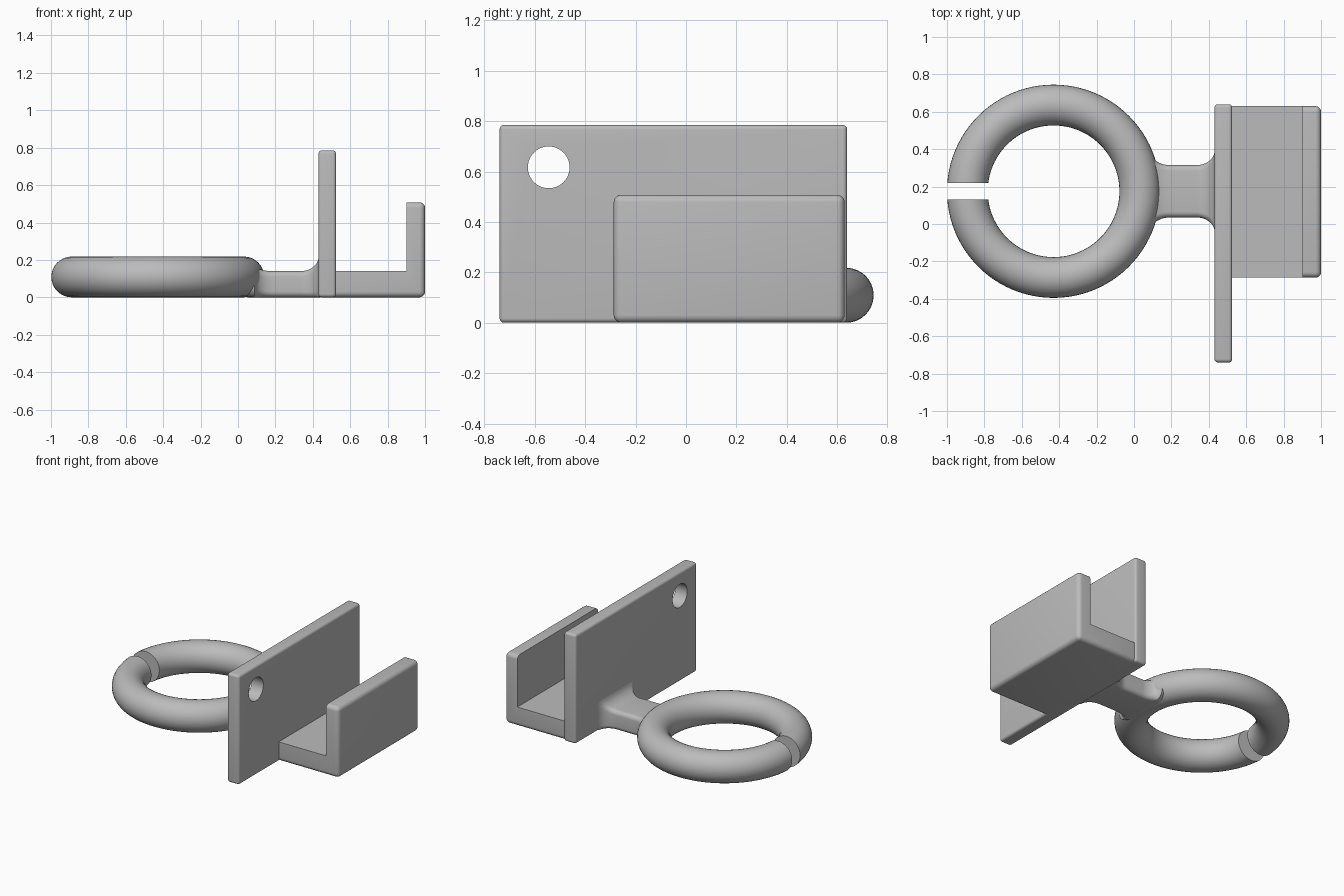
import bpy, bmesh, math
from math import sin, cos, pi, sqrt
from mathutils import Vector

if "Cube" in bpy.data.objects:
    bpy.data.objects.remove(bpy.data.objects["Cube"], do_unlink=True)

GREY = (0.5, 0.5, 0.5, 1)
mat = bpy.data.materials.new("plain grey")
mat.use_nodes = True
mat.diffuse_color = GREY
mat.node_tree.nodes["Principled BSDF"].inputs["Base Color"].default_value = GREY


def finish(name, bm):
    bmesh.ops.recalc_face_normals(bm, faces=bm.faces)
    me = bpy.data.meshes.new(name)
    bm.to_mesh(me)
    bm.free()
    me.materials.append(mat)
    ob = bpy.data.objects.new(name, me)
    bpy.context.collection.objects.link(ob)
    return ob


def box(name, lo, hi, radius=0):
    lo, hi = Vector(lo), Vector(hi)
    bm = bmesh.new()
    bmesh.ops.create_cube(bm, size=1)
    for v in bm.verts:
        v.co = (lo + hi) / 2 + v.co * (hi - lo)
    if radius:
        bmesh.ops.bevel(bm, geom=bm.edges[:], offset=radius, segments=5,
                        profile=0.5, affect='EDGES')
    return finish(name, bm)


def loft(name, rings, closed=False):
    """Skin a row of equal point loops; cap the ends unless closed."""
    bm = bmesh.new()
    loops = [[bm.verts.new(p) for p in ring] for ring in rings]
    pairs = list(zip(loops, loops[1:]))
    if closed:
        pairs.append((loops[-1], loops[0]))
    else:
        bm.faces.new(loops[0])
        bm.faces.new(loops[-1])
    for a, b in pairs:
        for i in range(len(a)):
            j = (i + 1) % len(a)
            bm.faces.new((a[i], a[j], b[j], b[i]))
    return finish(name, bm)


def select_only(ob):
    bpy.ops.object.select_all(action='DESELECT')
    ob.select_set(True)
    bpy.context.view_layer.objects.active = ob


def cut(ob, cutter):
    cutter.hide_render = True
    m = ob.modifiers.new("cut", 'BOOLEAN')
    m.operation = 'DIFFERENCE'
    m.solver = 'EXACT'
    m.object = cutter
    select_only(ob)
    bpy.ops.object.modifier_apply(modifier=m.name)
    bpy.data.objects.remove(cutter, do_unlink=True)


# Split ring
CX, CY, MAJOR, MINOR = -0.43, 0.175, 0.461, 0.109


def ring_loop(a, n=32):
    out = []
    for k in range(n):
        t = 2 * pi * k / n
        r = MAJOR + MINOR * cos(t)
        out.append((CX + r * cos(a), CY + r * sin(a), MINOR + MINOR * sin(t)))
    return out


ring = loft("split_ring", [ring_loop(2 * pi * i / 96) for i in range(96)], True)
cut(ring, box("gap_cutter", (-1.2, 0.13, -0.1), (-0.7, 0.22, 0.4)))


# Neck that flares into the ring and the plate
def flare(x, start, end, reach):
    """Quarter-circle growth from start to end."""
    t = min(max((x - start) / (end - start), 0), 1)
    return reach * (1 - sqrt(1 - t * t))


def neck_loop(x):
    half = 0.14 + flare(x, 0.19, 0.09, 0.075) + flare(x, 0.335, 0.432, 0.08)
    top = 0.14 + flare(x, 0.18, 0.06, 0.07) + flare(x, 0.335, 0.432, 0.08)
    r = 0.03 + flare(x, 0.19, 0.06, 0.06)
    out = []
    corners = ((half, top), (-half, top), (-half, 0), (half, 0))
    for q, (y, z) in enumerate(corners):
        cy = y - math.copysign(r, y)
        cz = z - r if z else r
        for k in range(7):
            a = pi / 2 * (q + k / 6)
            out.append((x, CY + cy + r * cos(a), cz + r * sin(a)))
    return out


neck = loft("neck", [neck_loop(0.05 + 0.39 * i / 60) for i in range(61)])

# Tall plate with a round hole
plate = box("back_plate", (0.43, -0.74, 0), (0.525, 0.64, 0.785), 0.018)
hole = [[(x, -0.545 + 0.083 * cos(2 * pi * k / 48), 0.617 + 0.083 * sin(2 * pi * k / 48))
         for k in range(48)] for x in (0.3, 0.7)]
cut(plate, loft("hole_cutter", hole))

# Hook: rounded block with its inside cut away
hook = box("hook_tray", (0.45, -0.287, 0), (1, 0.63, 0.508), 0.03)
cut(hook, box("tray_cutter", (0.3, -0.8, 0.14), (0.9, 0.9, 0.8)))

for ob in (ring, neck, plate, hook):
    select_only(ob)
    bpy.ops.object.shade_smooth_by_angle(angle=math.radians(35))
